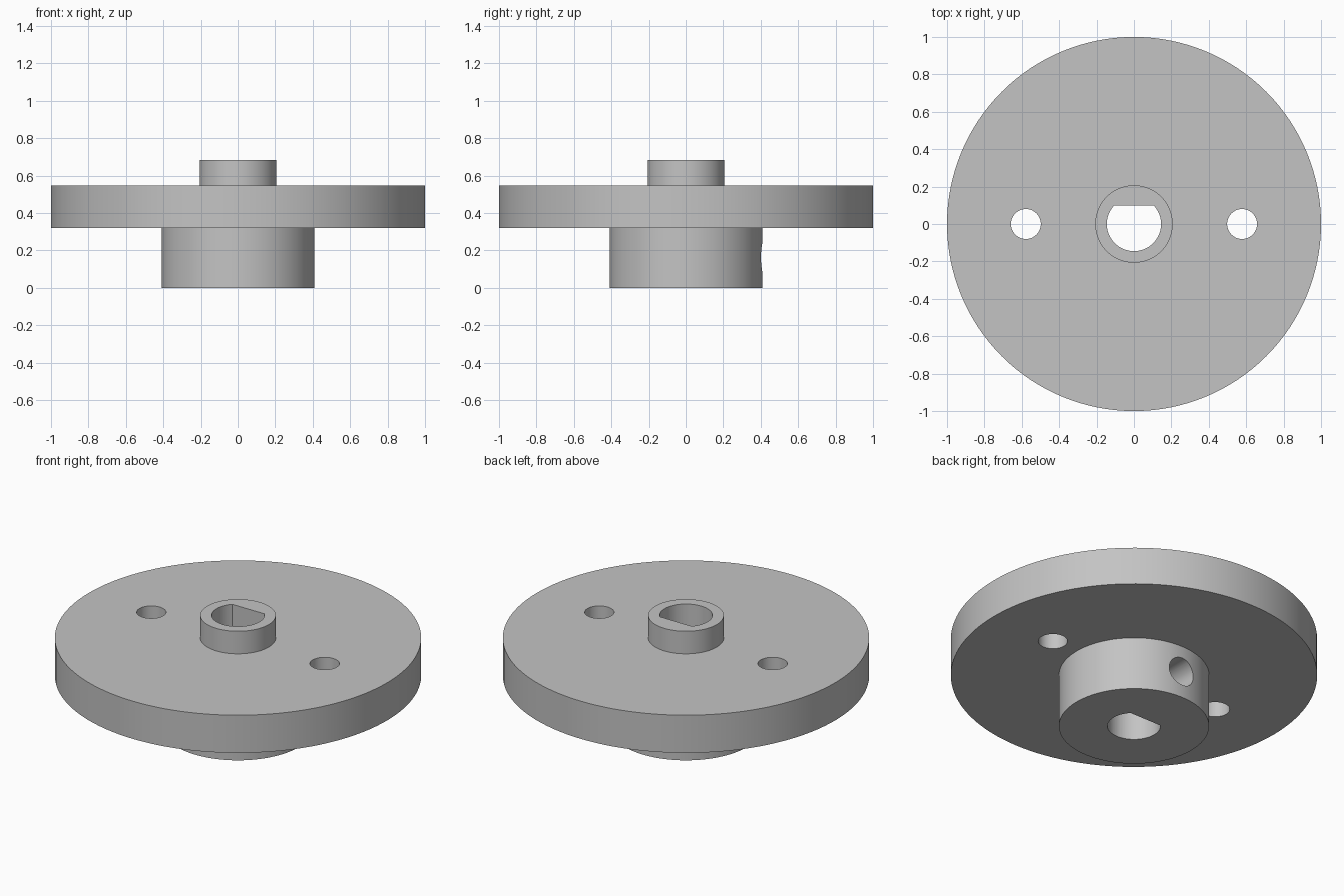
import bpy, bmesh, math
from mathutils import Matrix, Vector

cube = bpy.data.objects.get("Cube")
if cube:
    bpy.data.objects.remove(cube, do_unlink=True)

SEGMENTS = 128

grey = bpy.data.materials.new("light grey")
grey.use_nodes = True
colour = (0.55, 0.55, 0.55, 1)
grey.diffuse_color = colour
grey.node_tree.nodes["Principled BSDF"].inputs["Base Color"].default_value = colour


def make_object(name, bm):
    bmesh.ops.recalc_face_normals(bm, faces=bm.faces)
    mesh = bpy.data.meshes.new(name)
    bm.to_mesh(mesh)
    bm.free()
    mesh.materials.append(grey)
    obj = bpy.data.objects.new(name, mesh)
    bpy.context.collection.objects.link(obj)
    return obj


def lathe(name, profile):
    """Turn a radius/height profile about the z axis."""
    bm = bmesh.new()
    verts = [bm.verts.new((r, 0, z)) for r, z in profile]
    edges = [bm.edges.new(pair) for pair in zip(verts, verts[1:])]
    bmesh.ops.spin(bm, geom=verts + edges, cent=(0, 0, 0), axis=(0, 0, 1),
                   angle=math.tau, steps=SEGMENTS)
    bmesh.ops.remove_doubles(bm, verts=bm.verts, dist=0.0001)
    return make_object(name, bm)


def prism(name, outline, bottom, top):
    """Extrude a flat outline straight up."""
    bm = bmesh.new()
    face = bm.faces.new([bm.verts.new((x, y, bottom)) for x, y in outline])
    new = bmesh.ops.extrude_face_region(bm, geom=[face])["geom"]
    bmesh.ops.translate(bm, vec=Vector((0, 0, top - bottom)),
                        verts=[v for v in new if isinstance(v, bmesh.types.BMVert)])
    return make_object(name, bm)


def arc(radius, start, end, count):
    return [(radius * math.cos(start + (end - start) * i / count),
             radius * math.sin(start + (end - start) * i / count))
            for i in range(count + 1)]


def circle(radius):
    return arc(radius, 0, math.tau, 64)[:-1]


# Hub, wide disc and raised collar turned as one solid
wheel = lathe("flanged_hub", [(0, 0), (0.41, 0), (0.41, 0.32), (1, 0.32),
                              (1, 0.547), (0.207, 0.547), (0.207, 0.683), (0, 0.683)])

# D-shaped shaft bore, with its flat towards the back
bore_radius, flat_y = 0.145, 0.098
a = math.asin(flat_y / bore_radius)
cutters = [prism("shaft_bore_cutter", arc(bore_radius, math.pi - a, math.tau + a, 64), -0.2, 0.9)]

# Two bolt holes through the disc
for side, x in (("left", 0.578), ("right", -0.578)):
    hole = prism(side + "_bolt_hole_cutter", circle(0.08), 0.1, 0.8)
    hole.data.transform(Matrix.Translation((x, 0, 0)))
    cutters.append(hole)

# Set screw hole from the back of the hub into the bore
screw = prism("set_screw_cutter", circle(0.085), 0, 0.6)
screw.data.transform(Matrix.Translation((0, 0, 0.163)) @ Matrix.Rotation(-math.pi / 2, 4, 'X'))
cutters.append(screw)

# Cut the holes
bpy.ops.object.select_all(action='DESELECT')
wheel.select_set(True)
bpy.context.view_layer.objects.active = wheel
for cutter in cutters:
    cutter.hide_render = True
    cut = wheel.modifiers.new(cutter.name, 'BOOLEAN')
    cut.operation = 'DIFFERENCE'
    cut.solver = 'EXACT'
    cut.object = cutter
    bpy.ops.object.modifier_apply(modifier=cut.name)
    bpy.data.objects.remove(cutter, do_unlink=True)

bpy.ops.object.shade_smooth_by_angle(angle=math.radians(30))
